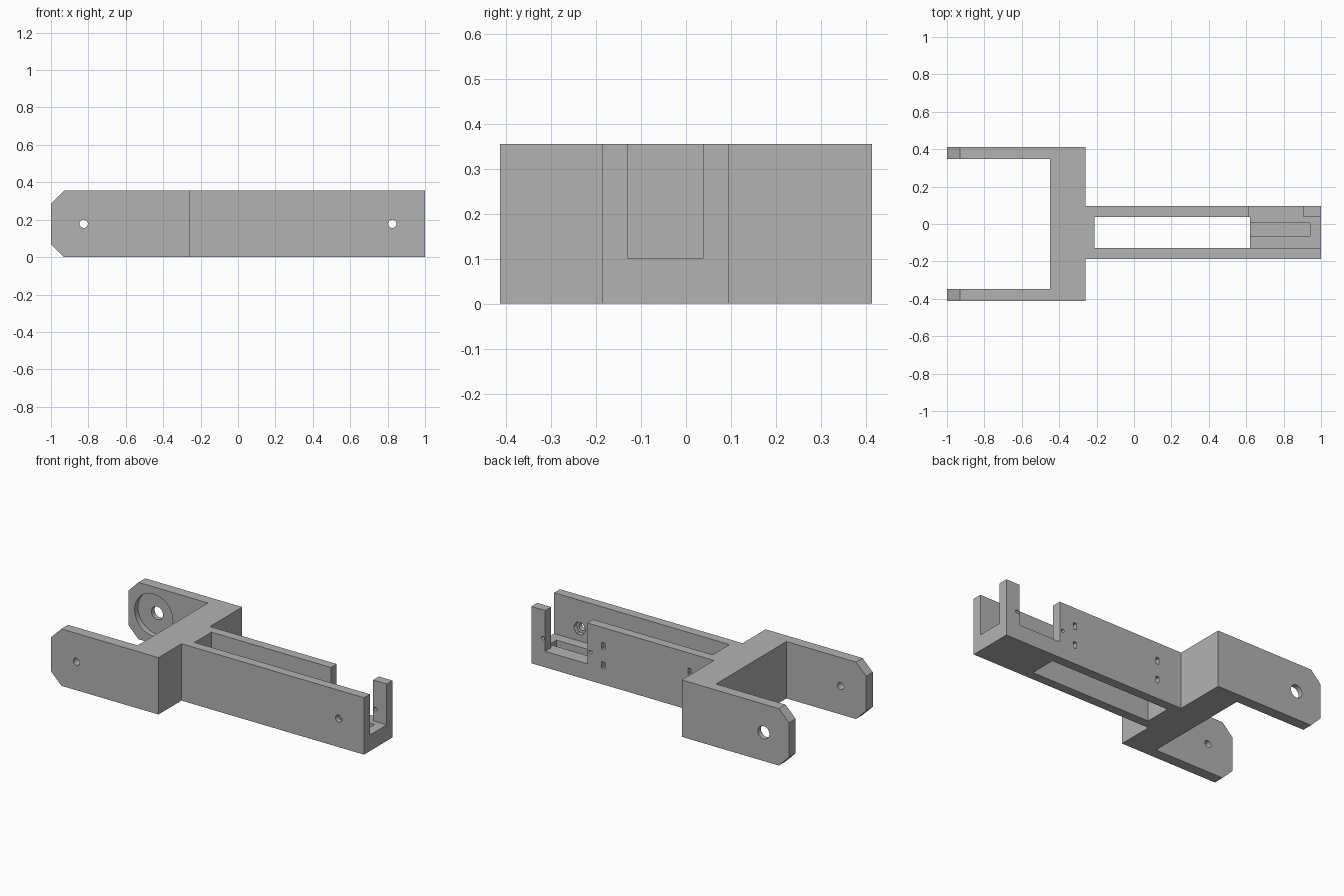
import bpy
import bmesh
import math
from mathutils import Vector

if "Cube" in bpy.data.objects:
    bpy.data.objects.remove(bpy.data.objects["Cube"])

H = 0.355          # overall height
MID = 0.178        # hole centre height

grey = bpy.data.materials.new("grey plastic")
grey.diffuse_color = (0.45, 0.45, 0.45, 1)
grey.use_nodes = True
grey.node_tree.nodes["Principled BSDF"].inputs["Base Color"].default_value = grey.diffuse_color


def prism(name, pts, lo, hi, axis):
    """Extrude a 2D profile: (x, y) points along z, or (x, z) points along y."""
    bm = bmesh.new()
    place = (lambda a, b: (a, b, lo)) if axis == "z" else (lambda a, b: (a, lo, b))
    face = bm.faces.new([bm.verts.new(place(a, b)) for a, b in pts])
    ext = bmesh.ops.extrude_face_region(bm, geom=[face])
    step = Vector((0, 0, hi - lo)) if axis == "z" else Vector((0, hi - lo, 0))
    bmesh.ops.translate(bm, vec=step,
                        verts=[g for g in ext["geom"] if isinstance(g, bmesh.types.BMVert)])
    bmesh.ops.recalc_face_normals(bm, faces=bm.faces)
    me = bpy.data.meshes.new(name)
    bm.to_mesh(me)
    bm.free()
    me.materials.append(grey)
    ob = bpy.data.objects.new(name, me)
    bpy.context.collection.objects.link(ob)
    return ob


def rect(x0, x1, z0, z1):
    return [(x0, z0), (x1, z0), (x1, z1), (x0, z1)]


def disc(x, z, r, n=32):
    return [(x + r * math.cos(2 * math.pi * i / n), z + r * math.sin(2 * math.pi * i / n))
            for i in range(n)]


# Forked bracket outline seen in plan: two prongs, crossbar and arm
outline = [(-1, -0.413), (-0.26, -0.413), (-0.26, -0.186), (1, -0.186), (1, 0.095),
           (-0.26, 0.095), (-0.26, 0.413), (-1, 0.413), (-1, 0.347), (-0.45, 0.347),
           (-0.45, -0.347), (-1, -0.347)]
bracket = prism("fork_bracket", outline, 0, H, "z")


def cut(pts, y0, y1):
    """Cut a profile in the xz plane, running from y0 to y1, out of the bracket."""
    tool = prism("cutter", pts, y0, y1, "y")
    tool.hide_render = True
    mod = bracket.modifiers.new("cut", "BOOLEAN")
    mod.operation = "DIFFERENCE"
    mod.solver = "EXACT"
    mod.object = tool
    bpy.context.view_layer.objects.active = bracket
    bpy.ops.object.modifier_apply(modifier=mod.name)
    bpy.data.objects.remove(tool, do_unlink=True)


# Chamfered prong tips
cut([(-1.05, -0.05), (-0.88, -0.05), (-1.05, 0.12)], -1, 1)
cut([(-1.05, H + 0.05), (-0.88, H + 0.05), (-1.05, H - 0.12)], -1, 1)

# Channel through the arm, stepping up to the floor of the end tray
cut([(-0.21, -0.1), (0.62, -0.1), (0.62, 0.1), (1.1, 0.1), (1.1, 0.5), (-0.21, 0.5)],
    -0.129, 0.038)
# Notch in the back wall, leaving an end post
cut(rect(0.615, 0.905, 0.1, 0.5), 0.0, 0.2)
# Groove in the tray floor
cut(rect(0.58, 0.94, 0.06, 0.2), -0.065, 0.005)

# Pivot holes in the prongs, with a round recess inside the back one
cut(disc(-0.825, MID, 0.022), -0.5, -0.3)
cut(disc(-0.825, MID, 0.04), 0.3, 0.5)
cut(disc(-0.825, MID, 0.132, 48), 0.3, 0.382)

# Bolt hole and hexagonal nut pocket in the front arm wall
cut(disc(0.825, MID, 0.022), -0.25, -0.1)
cut(disc(0.825, MID, 0.042, 6), -0.155, -0.1)

# Screw holes beside the notch
for x in (0.593, 0.922):
    cut(disc(x, MID, 0.011, 16), 0.0, 0.2)

# Cable tie slots in the back arm wall
for x in (0.505, -0.09):
    for z in (0.12, 0.24):
        cut(rect(x - 0.011, x + 0.011, z - 0.02, z + 0.02), 0.0, 0.2)

bracket.select_set(True)
bpy.context.view_layer.objects.active = bracket
bpy.ops.object.shade_smooth_by_angle(angle=math.radians(25))
